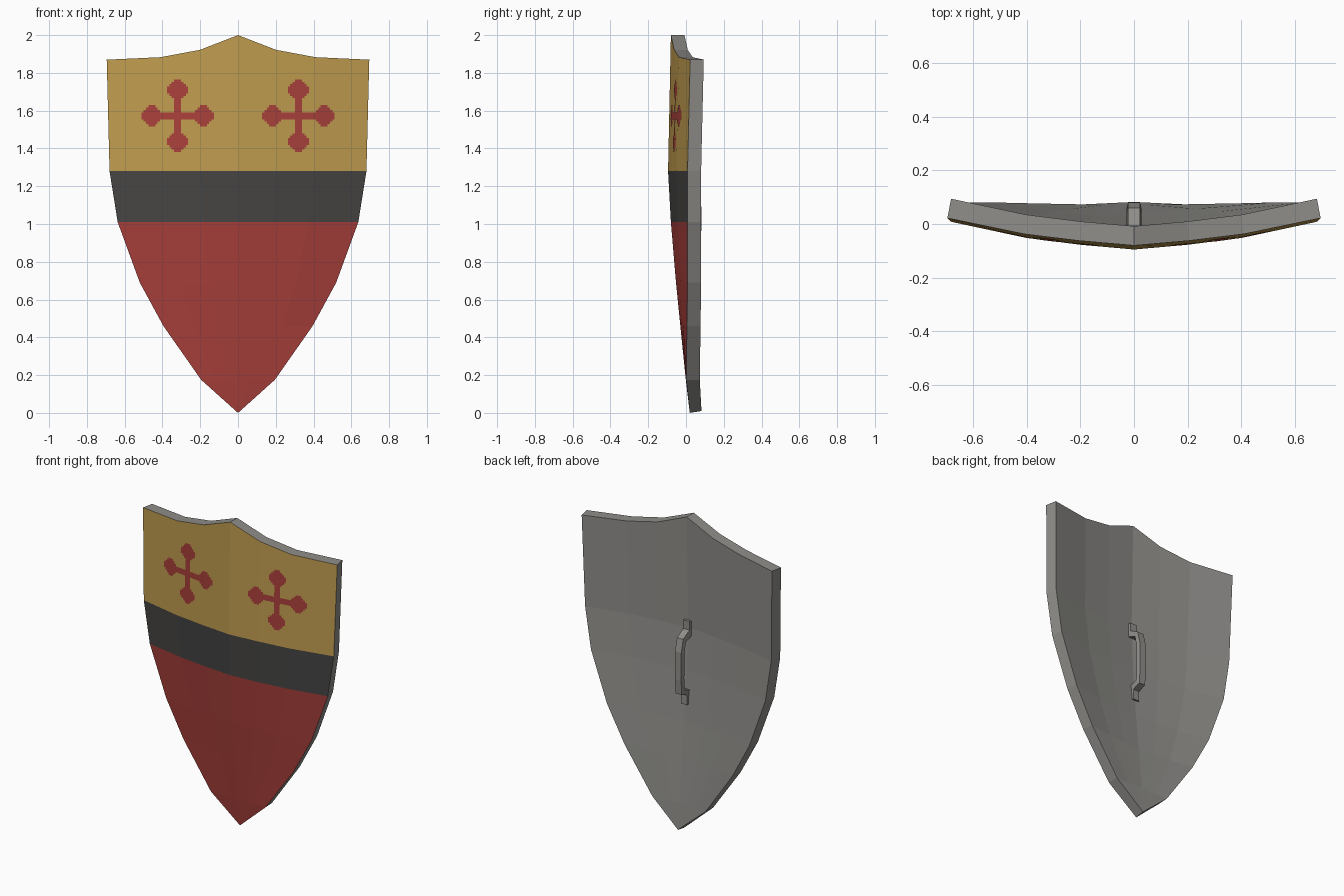
import bpy, bmesh
from mathutils import Vector
from mathutils.bvhtree import BVHTree

if "Cube" in bpy.data.objects:
    bpy.data.objects.remove(bpy.data.objects["Cube"])


def material(name, srgb):
    m = bpy.data.materials.new(name)
    m.diffuse_color = [((c + 0.055) / 1.055) ** 2.4 for c in srgb] + [1]
    m.use_nodes = True
    m.node_tree.nodes["Principled BSDF"].inputs["Base Color"].default_value = m.diffuse_color
    return m


GOLD = material("gold paint", (0.75, 0.61, 0.31))
DARK = material("dark paint", (0.28, 0.275, 0.27))
RED = material("red paint", (0.66, 0.25, 0.23))
GREY = material("grey metal", (0.56, 0.555, 0.54))


def make_object(name, bm, mats):
    me = bpy.data.meshes.new(name)
    bm.to_mesh(me)
    for m in mats:
        me.materials.append(m)
    ob = bpy.data.objects.new(name, me)
    bpy.context.collection.objects.link(ob)
    return ob


# Shield body: rows of (height at edge, half width, centre depth, edge depth)
ROWS = [(1.87, 0.695, -0.08, 0.022), (1.28, 0.68, -0.095, 0.008),
        (1.01, 0.637, -0.08, 0.008), (0.69, 0.52, -0.053, 0.008),
        (0.46, 0.395, -0.03, 0.005), (0.175, 0.195, -0.001, 0.001),
        (0.0, 0.0, 0.02, 0.02)]
# Columns: fraction of width, fraction of bow, extra height on the top row
HALF = [(0.29, 0.17, 0.052), (0.59, 0.42, 0.013), (1.0, 1.0, 0.0)]
COLS = [(-u, f, t) for u, f, t in reversed(HALF)] + [(0, 0, 0.13)] + HALF
THICK = 0.072

bm = bmesh.new()
front, back = [], []
for i, (z, w, yc, ye) in enumerate(ROWS):
    fr, br = [], []
    for u, f, t in COLS:
        p = Vector((u * w, yc + (ye - yc) * f, z + (t if i == 0 else 0)))
        fr.append(bm.verts.new(p))
        tip = 0.01 if i == len(ROWS) - 1 else 0
        thick = 0.062 if tip else THICK
        br.append(bm.verts.new((p.x * 0.98, p.y + thick, p.z + tip)))
    front.append(fr)
    back.append(br)
n = len(COLS)
for i in range(len(ROWS) - 1):
    for j in range(n - 1):
        f = bm.faces.new((front[i][j], front[i + 1][j],
                          front[i + 1][j + 1], front[i][j + 1]))
        f.material_index = min(i, 2)
        f = bm.faces.new((back[i][j + 1], back[i + 1][j + 1],
                          back[i + 1][j], back[i][j]))
        f.material_index = 3
    # side rims
    for j in (0, n - 1):
        f = bm.faces.new((front[i][j], back[i][j], back[i + 1][j], front[i + 1][j]))
        f.material_index = 3
# top rim
for j in range(n - 1):
    f = bm.faces.new((front[0][j], front[0][j + 1], back[0][j + 1], back[0][j]))
    f.material_index = 3
bmesh.ops.remove_doubles(bm, verts=bm.verts, dist=1e-4)
bmesh.ops.recalc_face_normals(bm, faces=bm.faces)
tree = BVHTree.FromBMesh(bm)
make_object("shield_body", bm, [GOLD, DARK, RED, GREY])
bm.free()


# Painted crosses: stepped cells laid on the curved front
def in_cross(a, b):
    a, b = sorted((abs(a), abs(b)))
    d = abs(b - 0.136)
    return (a < 0.021 and b < 0.13) or (a + d < 0.063 and max(a, d) < 0.052)


def make_cross(name, cx, cz, cell=0.0124, count=31):
    bm = bmesh.new()
    half = cell * count / 2

    def vert(i, j):
        x, z = cx - half + i * cell, cz - half + j * cell
        hit = tree.ray_cast(Vector((x, -1, z)), Vector((0, 1, 0)))[0]
        return bm.verts.new((x, hit.y - 0.003, z))

    for i in range(count):
        for j in range(count):
            if in_cross((i + 0.5) * cell - half, (j + 0.5) * cell - half):
                bm.faces.new([vert(i, j), vert(i + 1, j),
                              vert(i + 1, j + 1), vert(i, j + 1)])
    bmesh.ops.remove_doubles(bm, verts=bm.verts, dist=1e-4)
    make_object(name, bm, [RED])
    bm.free()


make_cross("cross_left", -0.32, 1.573)
make_cross("cross_right", 0.32, 1.573)

# Back handle: a strap bent along a side profile (depth, height)
OUTER = [(-0.005, 1.33), (-0.005, 1.275), (0.06, 1.24), (0.08, 1.16),
         (0.082, 0.98), (0.075, 0.885), (0.02, 0.865), (0.022, 0.80)]
INNER = [(-0.04, 1.33), (-0.04, 1.245), (0.042, 1.215), (0.056, 1.15),
         (0.058, 0.99), (0.053, 0.91), (-0.01, 0.89), (-0.01, 0.80)]
bm = bmesh.new()
rings = []
for (yo, zo), (yi, zi) in zip(OUTER, INNER):
    rings.append([bm.verts.new(p) for p in
                  ((-0.022, yo, zo), (0.022, yo, zo), (0.028, yi, zi), (-0.028, yi, zi))])
for a, b in zip(rings, rings[1:]):
    for k in range(4):
        m = (k + 1) % 4
        bm.faces.new((a[k], a[m], b[m], b[k]))
bm.faces.new(rings[0])
bm.faces.new(rings[-1])
bmesh.ops.recalc_face_normals(bm, faces=bm.faces)
make_object("back_handle", bm, [GREY])
bm.free()
